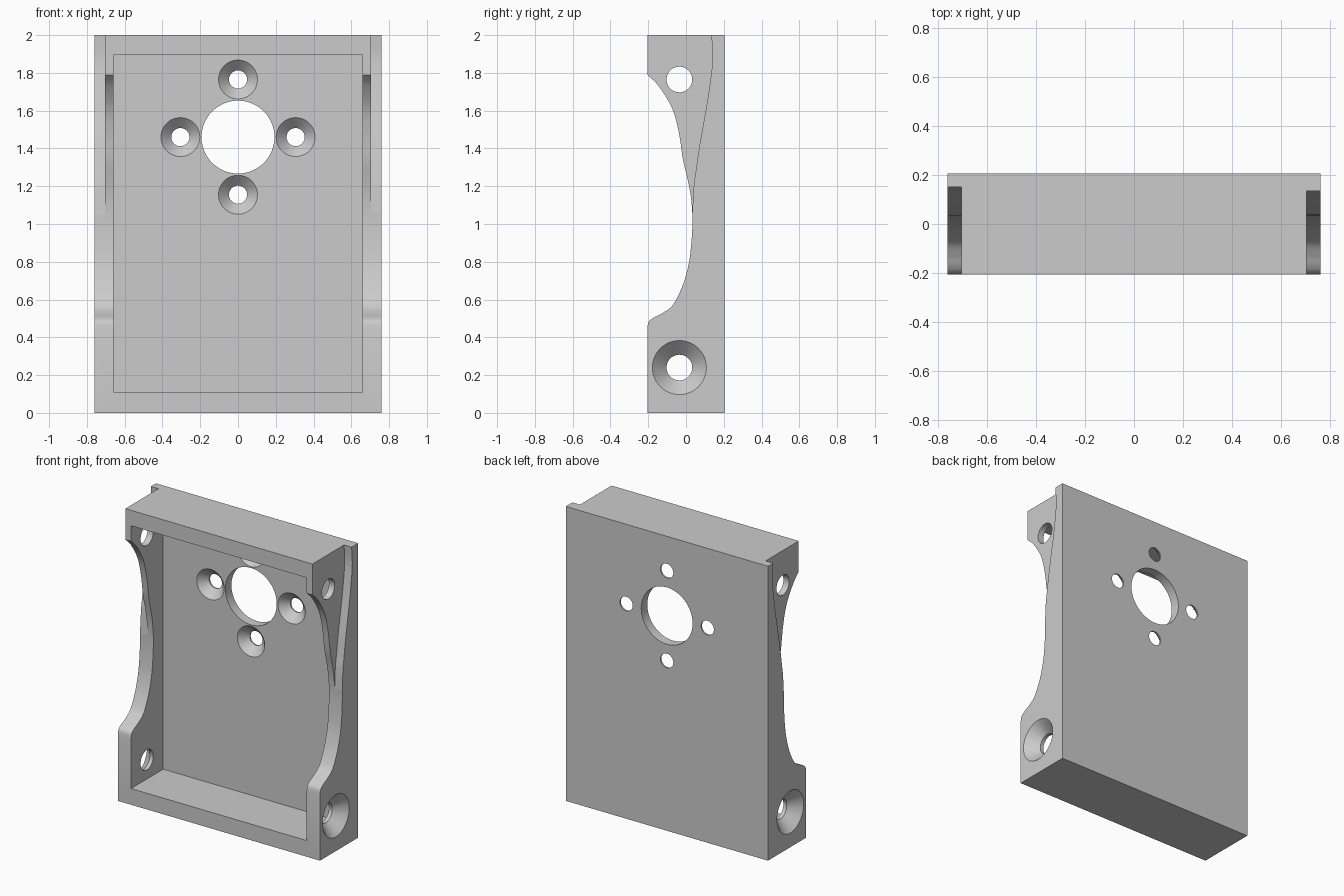
import bpy, bmesh, math
from mathutils import Vector

cube = bpy.data.objects.get("Cube")
if cube:
    bpy.data.objects.remove(cube, do_unlink=True)

W, D, H = 0.76, 0.205, 2.0      # half width, half depth, height
INNER, FLOOR = 0.66, 0.14       # pocket half width, pocket floor depth
STEP = 0.703                    # half width between the side recesses


def make_object(name, bm):
    bmesh.ops.recalc_face_normals(bm, faces=bm.faces[:])
    mesh = bpy.data.meshes.new(name)
    bm.to_mesh(mesh)
    bm.free()
    obj = bpy.data.objects.new(name, mesh)
    bpy.context.collection.objects.link(obj)
    return obj


def prism(name, outline, x0, x1):
    """Extrude a (y, z) outline along x."""
    bm = bmesh.new()
    face = bm.faces.new([bm.verts.new((x0, y, z)) for y, z in outline])
    out = bmesh.ops.extrude_face_region(bm, geom=[face])
    moved = [v for v in out["geom"] if isinstance(v, bmesh.types.BMVert)]
    bmesh.ops.translate(bm, verts=moved, vec=(x1 - x0, 0, 0))
    return make_object(name, bm)


def box_outline(y0, y1, z0, z1):
    return [(y0, z0), (y1, z0), (y1, z1), (y0, z1)]


def lathe(name, origin, axis, rings, sides=48):
    """Loft circles given as (distance along axis, radius)."""
    bm = bmesh.new()
    axis = Vector(axis)
    up = Vector((0, 0, 1))
    side = axis.cross(up)
    loops = []
    for dist, r in rings:
        mid = Vector(origin) + axis * dist
        angles = [math.tau * i / sides for i in range(sides)]
        loops.append([bm.verts.new(mid + r * (math.cos(a) * side + math.sin(a) * up))
                      for a in angles])
    for a, b in zip(loops, loops[1:]):
        for i in range(sides):
            j = (i + 1) % sides
            bm.faces.new((a[i], a[j], b[j], b[i]))
    bm.faces.new(loops[0])
    bm.faces.new(loops[-1])
    return make_object(name, bm)


def countersink(name, origin, axis, big, small, length):
    lead = 0.02
    return lathe(name, origin, axis,
                 [(-lead, big + lead), (big - small, small), (length, small)])


def smooth_path(points, steps=5):
    """Catmull-Rom curve through the points."""
    pts = [Vector(p) for p in points]
    pts = [2 * pts[0] - pts[1]] + pts + [2 * pts[-1] - pts[-2]]
    result = []
    for a, b, c, d in zip(pts, pts[1:], pts[2:], pts[3:]):
        for i in range(steps):
            t = i / steps
            result.append(0.5 * (2 * b + (c - a) * t + (2 * a - 5 * b + 4 * c - d) * t ** 2
                                 + (3 * b - a - 3 * c + d) * t ** 3))
    result.append(pts[-2])
    return [tuple(p) for p in result]


def cut(target, cutter):
    mod = target.modifiers.new("cut", "BOOLEAN")
    mod.operation = "DIFFERENCE"
    mod.solver = "EXACT"
    mod.object = cutter
    bpy.context.view_layer.objects.active = target
    bpy.ops.object.modifier_apply(modifier=mod.name)
    bpy.data.objects.remove(cutter, do_unlink=True)


# Solid block with a shallow tray hollowed from the front
body = prism("mounting_housing", box_outline(-D, D, 0, H), -W, W)
cut(body, prism("pocket", box_outline(-0.4, FLOOR, 0.11, 1.895), -INNER, INNER))

# Waisted front edge of both side walls
waist = smooth_path([(-D, 1.79), (-0.145, 1.73), (-0.074, 1.614), (-0.037, 1.48),
                     (-0.016, 1.34), (0.01, 1.23), (0.028, 1.127), (0.034, 1.0),
                     (0.022, 0.836), (0, 0.73), (-0.03, 0.645), (-0.074, 0.566),
                     (-0.127, 0.527), (-0.17, 0.505), (-0.197, 0.482), (-D, 0.45)])
waist += [(-0.4, 0.45), (-0.4, 1.79)]
for s in (-1, 1):
    cut(body, prism("waist_cutter", waist, s * 0.6, s * 0.9))

# Curved outer recess on each side, slightly deeper on one of them
recess = [(0.03, 1.0), (0.034, 1.07), (0.041, 1.2), (0.053, 1.286), (0.069, 1.4),
          (0.09, 1.52), (0.116, 1.67), (0.136, 1.815), (0.141, 1.9), (0.134, H)]
for s, extra in ((-1, 0.016), (1, 0)):
    curve = smooth_path([(y + extra * (z - 1), z) for y, z in recess])
    outline = curve + [(curve[-1][0], 2.1), (-0.4, 2.1), (-0.4, 1.0)]
    cut(body, prism("recess_cutter", outline, s * STEP, s * 0.9))

# Side holes: plain at the top, countersunk from outside at the bottom
for s in (-1, 1):
    cut(body, lathe("top_side_hole", (s * 0.9, -0.035, 1.765), (-s, 0, 0),
                    [(0, 0.068), (0.3, 0.068)]))
    cut(body, countersink("bottom_side_hole", (s * W, -0.035, 0.24), (-s, 0, 0),
                          0.143, 0.068, 0.2))

# Shaft opening and four countersunk screw holes in the back plate
CZ = 1.46
cut(body, lathe("shaft_hole", (0, 0.1, CZ), (0, 1, 0), [(0, 0.193), (0.2, 0.193)], 80))
for i in range(4):
    a = i * math.pi / 2
    place = (0.305 * math.cos(a), FLOOR, CZ + 0.305 * math.sin(a))
    cut(body, countersink("screw_hole", place, (0, 1, 0), 0.103, 0.048, 0.15))

# Single grey finish
grey = bpy.data.materials.new("plain_grey")
grey.use_nodes = True
colour = (0.6, 0.6, 0.6, 1)
grey.diffuse_color = colour
grey.node_tree.nodes["Principled BSDF"].inputs["Base Color"].default_value = colour
body.data.materials.clear()
body.data.materials.append(grey)

bpy.ops.object.select_all(action="DESELECT")
body.select_set(True)
bpy.context.view_layer.objects.active = body
bpy.ops.object.shade_smooth_by_angle(angle=math.radians(30))
